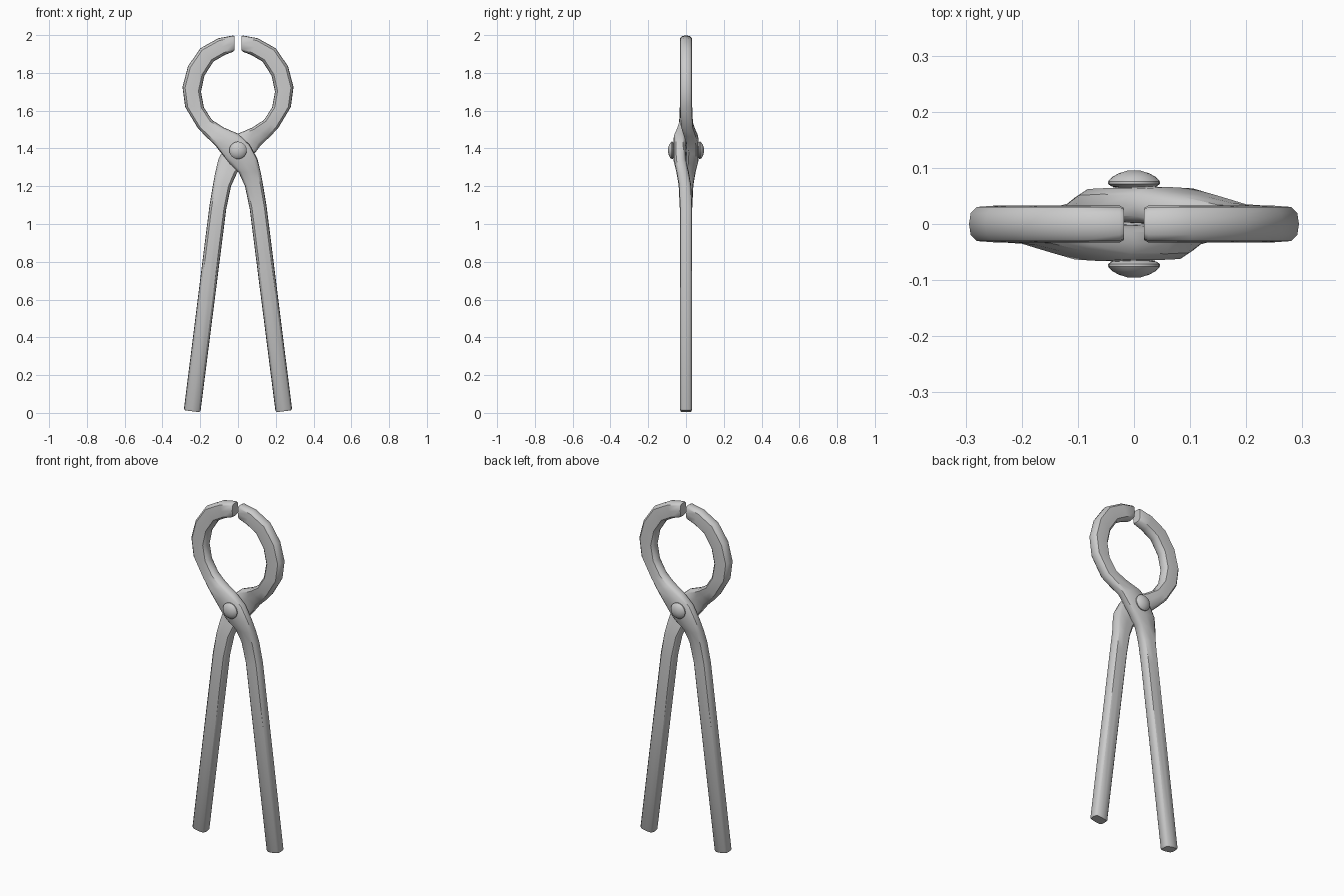
import bpy, bmesh, math
from mathutils import Vector

if "Cube" in bpy.data.objects:
    bpy.data.objects.remove(bpy.data.objects["Cube"])

# Stations along one arm, jaw tip to handle end: outer x, z, inner x, z, y offset
STATIONS = [
    (-0.018, 2.000, -0.018, 1.914, 0), (-0.105, 1.983, -0.070, 1.895, 0),
    (-0.200, 1.930, -0.130, 1.860, 0), (-0.265, 1.835, -0.178, 1.785, 0),
    (-0.294, 1.725, -0.196, 1.700, 0), (-0.280, 1.620, -0.180, 1.615, 0),
    (-0.213, 1.508, -0.137, 1.550, -0.004), (-0.170, 1.463, -0.074, 1.510, -0.018),
    (-0.122, 1.418, 0.000, 1.478, -0.033), (-0.085, 1.370, 0.063, 1.420, -0.034),
    (-0.045, 1.320, 0.103, 1.345, -0.032), (0.003, 1.275, 0.120, 1.275, -0.018),
    (0.037, 1.200, 0.132, 1.210, -0.006), (0.062, 1.080, 0.152, 1.090, 0),
    (0.199, 0.003, 0.287, 0.014, 0),
]
HALF_DEPTH = 0.033
QUAD = [(1, 0), (0.94, 0.58), (0.72, 0.92)]


def section():
    # Rounded bar cross-section, twelve points
    right = QUAD + [(0, 1)]
    left = [(-u, v) for u, v in reversed(QUAD)]
    top = right + left
    return top + [(u, -v) for u, v in reversed(top[1:-1])]


def finish(bm, name):
    bmesh.ops.recalc_face_normals(bm, faces=bm.faces)
    me = bpy.data.meshes.new(name)
    bm.to_mesh(me)
    bm.free()
    ob = bpy.data.objects.new(name, me)
    bpy.context.collection.objects.link(ob)
    bpy.ops.object.select_all(action='DESELECT')
    ob.select_set(True)
    bpy.context.view_layer.objects.active = ob
    bpy.ops.object.shade_smooth_by_angle(angle=math.radians(40))
    return ob


def skin(bm, rings):
    for a, b in zip(rings, rings[1:]):
        n = len(a)
        for i in range(n):
            bm.faces.new((a[i], a[(i + 1) % n], b[(i + 1) % n], b[i]))
    bm.faces.new(rings[0])
    bm.faces.new(rings[-1])


def arm(name, sign):
    frames = []
    for ox, oz, ix, iz, y in STATIONS:
        o, i = Vector((ox, y, oz)), Vector((ix, y, iz))
        frames.append(((o + i) / 2, (i - o) / 2, 1.0))

    # Softened ends: full section set slightly back, smaller section at the end
    def soften(end, neighbour):
        c, h, _ = end
        d = (neighbour[0] - c).normalized()
        return (c, h, 0.86), (c + d * 0.008, h, 1.0)
    a, b = soften(frames[0], frames[1])
    d, e = soften(frames[-1], frames[-2])
    frames = [a, b] + frames[1:-1] + [e, d]

    bm = bmesh.new()
    rings = []
    for c, h, s in frames:
        ring = []
        for u, v in section():
            p = c + h * u * s + Vector((0, v * HALF_DEPTH * s, 0))
            ring.append(bm.verts.new((p.x * sign, p.y * sign, p.z)))
        rings.append(ring)
    skin(bm, rings)
    return finish(bm, name)


# Two identical crossing arms, the rear one turned half round
arm("front_arm", 1)
arm("rear_arm", -1)

# Pivot rivet with a domed head on each side
half = [(0.012, 0.095), (0.028, 0.090), (0.040, 0.083), (0.046, 0.076),
        (0.046, 0.071), (0.040, 0.067), (0.026, 0.064)]
bm = bmesh.new()
rings = []
for r, y in half + [(r, -y) for r, y in reversed(half)]:
    rings.append([bm.verts.new((r * math.cos(t * math.tau / 24), y,
                                1.39 + r * math.sin(t * math.tau / 24)))
                  for t in range(24)])
skin(bm, rings)
finish(bm, "pivot_rivet")
